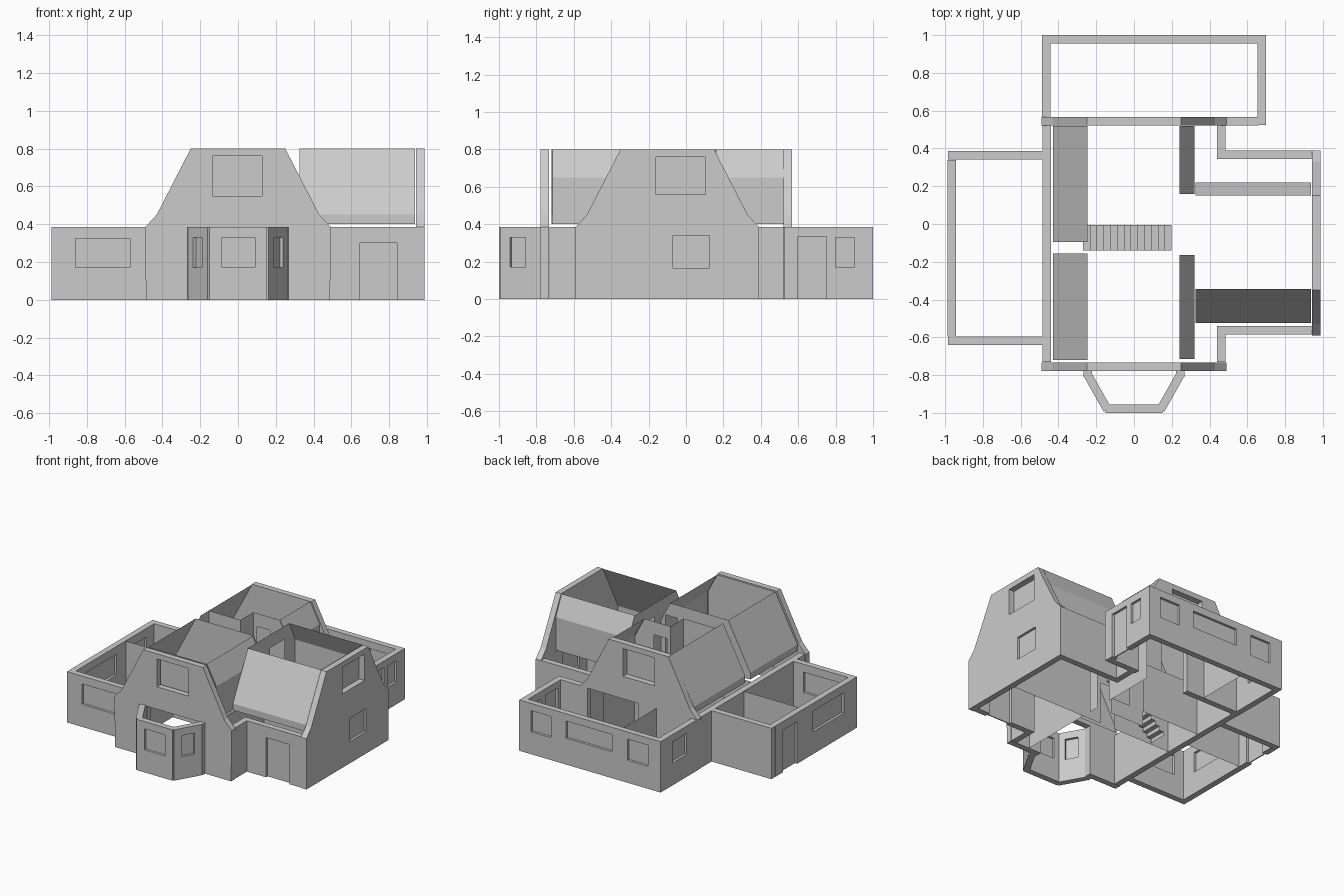
import bpy
from mathutils import Matrix, Vector

if "Cube" in bpy.data.objects:
    bpy.data.objects.remove(bpy.data.objects["Cube"])

H = 0.385      # ground floor wall height
T = 0.045      # wall thickness


def panel(name, origin, direction, profile, holes=(), thick=T):
    """Upright slab: (u, z) outline with rectangular holes, centred on its plane."""
    cu = bpy.data.curves.new(name, 'CURVE')
    cu.dimensions = '2D'
    cu.fill_mode = 'BOTH'
    cu.extrude = thick / 2
    loops = [profile] + [[(a, c), (b, c), (b, d), (a, d)] for a, b, c, d in holes]
    for pts in loops:
        sp = cu.splines.new('POLY')
        sp.points.add(len(pts) - 1)
        for p, (u, z) in zip(sp.points, pts):
            p.co = (u, z, 0, 1)
        sp.use_cyclic_u = True
    tmp = bpy.data.objects.new(name + "_outline", cu)
    bpy.context.collection.objects.link(tmp)
    dg = bpy.context.evaluated_depsgraph_get()
    me = bpy.data.meshes.new_from_object(tmp.evaluated_get(dg))
    bpy.data.objects.remove(tmp)
    d = Vector((direction[0], direction[1], 0)).normalized()
    n = d.cross(Vector((0, 0, 1)))
    m = Matrix((d, (0, 0, 1), n)).transposed().to_4x4()
    m.translation = (origin[0], origin[1], 0)
    me.transform(m)
    me.polygons.foreach_set("use_smooth", [False] * len(me.polygons))
    ob = bpy.data.objects.new(name, me)
    bpy.context.collection.objects.link(ob)
    return ob


def wall(name, origin, direction, lo, hi, holes=(), doors=(), top=None,
         thick=T, z0=0, z1=H):
    """Wall with windows and door notches; ground floor ones get panes and leaves."""
    pts = [(lo, z0)]
    for a, b, h in doors:
        pts += [(a, z0), (a, h), (b, h), (b, z0)]
    pts += [(hi, z0)] + (top or [(hi, z1), (lo, z1)])
    panel(name, origin, direction, pts, holes, thick)
    if thick:
        fills = [w for w in holes if w[3] < H]
        fills += [(a, b, 0, h) for a, b, h in doors if h < .36]
        for a, b, c, d in fills:
            panel(name + "_pane", origin, direction,
                  [(a, c), (b, c), (b, d), (a, d)], thick=.008)


def wall_x(name, y, lo, hi, *args, **k):
    wall(name, (0, y), (1, 0), lo, hi, *args, **k)


def wall_y(name, x, lo, hi, *args, **k):
    wall(name, (x, 0), (0, 1), lo, hi, *args, **k)


def strip(name, profile, lo, hi, along):
    """Thin sheet swept from lo to hi along x or y."""
    v = []
    for c, z in profile:
        v += [(c, lo, z), (c, hi, z)] if along == 'y' else [(lo, c, z), (hi, c, z)]
    f = [(2 * i, 2 * i + 1, 2 * i + 3, 2 * i + 2) for i in range(len(profile) - 1)]
    me = bpy.data.meshes.new(name)
    me.from_pydata(v, [], f)
    ob = bpy.data.objects.new(name, me)
    bpy.context.collection.objects.link(ob)


def gable(c):
    """Gable top edge, running from high u to low u, centred on c."""
    right = [(c + .49, H), (c + .43, .45), (c + .25, .8)]
    return right + [(2 * c - u, z) for u, z in reversed(right)]


# main block: gable ends and side walls
attic_window = (-.135, .13, .55, .76)
wall_x("front_gable", -.755, -.487, .487, [attic_window], [(-.22, .22, .38)], gable(0))
wall_x("rear_gable", .545, -.487, .487, [attic_window], [(.0, .43, .38)], gable(0))
wall_y("main_left_wall", -.462, -.73, .53)
wall_y("main_right_front_wall", .462, -.73, -.54)
wall_y("main_right_rear_wall", .462, .345, .53)

# left wing
wall_x("left_wing_front", -.617, -.985, -.48, [(-.86, -.57, .17, .325)])
wall_x("left_wing_rear", .363, -.985, -.48)
wall_y("left_wing_side", -.964, -.595, .34, [(-.48, -.11, .17, .325)], [(.08, .25, .32)])

# right wing
wall_x("right_wing_front", -.563, .48, .945, doors=[(.645, .84, .3)])
wall_x("right_wing_rear", .367, .48, .945)
wall_y("right_gable", .964, -.59, .39,
       [(-.16, .105, .56, .76), (-.07, .125, .165, .34)], top=gable(-.1))

# rear extension
wall_x("rear_wall", .977, -.487, .698,
       [(-.38, -.21, .17, .33), (-.08, .305, .2, .33), (.43, .6, .17, .33)])
wall_y("rear_left_wall", -.465, .56, .955, [(.69, .86, .17, .33)])
wall_y("rear_right_wall", .676, .525, .955, [(.8, .9, .17, .33)], [(.6, .75, .335)])
wall_x("rear_return_wall", .545, .48, .66)

# bay window
wall_x("bay_front", -.977, -.15, .15, [(-.085, .09, .17, .33)])
for s, side in ((-1, "left"), (1, "right")):
    wall("bay_" + side, (s * .247, -.795), (-s * .103, -.182),
         0, .215, [(.06, .155, .17, .33)])
    wall_y("bay_return_" + side, s * .246, -.81, -.765)

# thin ground floor partitions
door = .32
wall_x("left_wing_partition", 0, -.94, -.485, thick=0)
wall_x("hall_front_partition", -.155, -.435, .94, doors=[(.05, .17, door)], thick=0)
wall_x("hall_rear_partition", .155, -.435, .325, doors=[(.05, .17, door)], thick=0)
wall_x("stair_partition", 0, -.08, .2, thick=0)
wall_y("right_front_partition", .325, -.73, -.155, thick=0)
wall_y("right_rear_partition", .325, -.08, .525, doors=[(.0, .12, door)], thick=0)
wall_y("rear_partition", -.15, .565, .955, thick=0)

# attic room linings: sloped ceilings with knee walls
low = [(-.43, .4), (-.43, .45), (-.245, .8)]
high = [(.32, .4), (.32, .65), (.24, .8)]
strip("front_room_left_slope", low, -.72, -.155, 'y')
strip("rear_room_left_slope", low, -.095, .52, 'y')
strip("front_room_right_slope", high, -.715, -.165, 'y')
strip("rear_room_right_slope", high, .16, .52, 'y')
strip("right_room_front_slope", [(-.525, .4), (-.525, .45), (-.345, .8)], .325, .937, 'x')
strip("right_room_rear_slope", [(.22, .4), (.22, .65), (.15, .8)], .325, .937, 'x')

# attic room end linings and landing partitions
top_x = [(.32, .65), (.24, .8), (-.245, .8), (-.43, .45)]
top_y = [(.22, .65), (.15, .8), (-.345, .8), (-.525, .45)]
wall_x("front_room_end", -.718, -.43, .32, top=top_x, thick=0, z0=.4)
wall_x("front_room_partition", -.155, -.43, .32, doors=[(.18, .28, .7)],
       top=top_x, thick=0, z0=.4)
wall_x("rear_room_end", .518, -.43, .32, top=top_x, thick=0, z0=.4)
wall_y("right_room_end", .937, -.525, .22, top=top_y, thick=0, z0=.4)
wall_y("right_room_partition", .325, -.525, .22, doors=[(-.08, .09, .7)],
       top=top_y, thick=0, z0=.4)
wall_x("eaves_partition", -.095, -.43, -.245, top=[(-.245, .8), (-.43, .45)],
       thick=0, z0=.4)
wall_y("landing_side_a", -.245, -.095, 0, thick=0, z0=.4, z1=.8)
wall_x("landing_rear_a", 0, -.245, .02, thick=0, z0=.4, z1=.8)
wall_y("landing_side_b", .02, 0, .155, thick=0, z0=.4, z1=.8)
wall_x("landing_rear_b", .155, .02, .32, doors=[(.05, .16, .7)],
       top=[(.32, .65), (.24, .8), (.02, .8)], thick=0, z0=.4)

# staircase rising to the right
n, run, rise = 13, .036, .4 / 13
steps = [(-.27, 0)]
for i in range(n):
    x = -.27 + i * run
    steps += [(x, (i + 1) * rise), (x + run, (i + 1) * rise)]
strip("stairs", steps, -.14, -.005, 'y')
